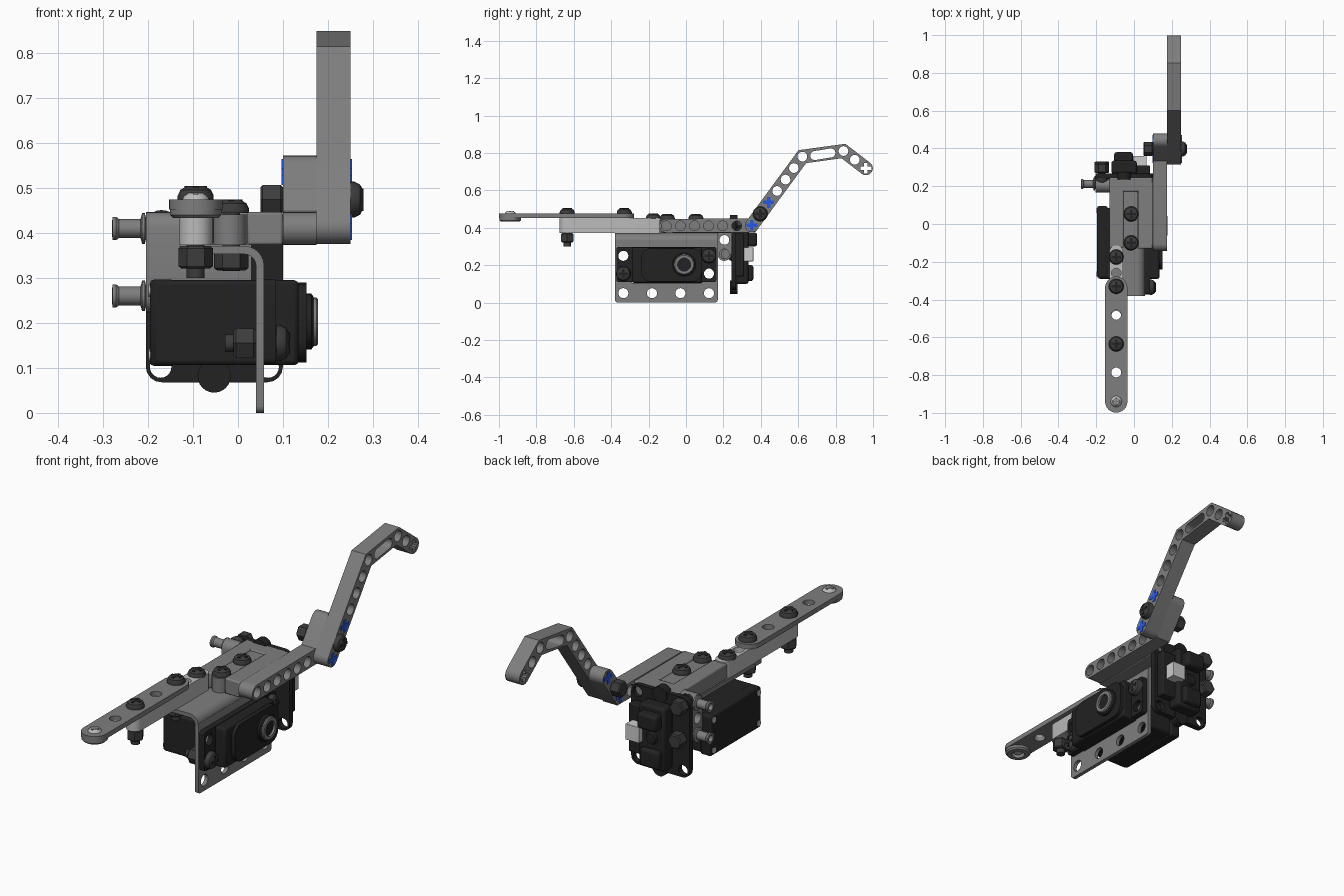
import bpy, bmesh
from math import sin, cos, pi, atan2
from mathutils import Matrix, Vector

if "Cube" in bpy.data.objects:
    bpy.data.objects.remove(bpy.data.objects["Cube"])


def mat(name, c):
    m = bpy.data.materials.new(name)
    m.diffuse_color = (*c, 1)
    m.use_nodes = True
    m.node_tree.nodes["Principled BSDF"].inputs["Base Color"].default_value = m.diffuse_color
    return m


BLACK = mat("black", (0.016, 0.016, 0.017))
DARK = mat("dark_fastener", (0.045, 0.045, 0.045))
LIGHT = mat("light_grey", (0.5, 0.5, 0.5))
GREY = mat("mid_grey", (0.21, 0.21, 0.21))
BLUE = mat("blue", (0.02, 0.1, 0.75))
WHITE = mat("white", (0.75, 0.75, 0.75))
YELLOW = mat("yellow", (0.75, 0.48, 0.03))
AXES = {"X": Matrix(((0, 0, 1), (1, 0, 0), (0, 1, 0))),
        "Y": Matrix(((1, 0, 0), (0, 0, -1), (0, 1, 0))),
        "Z": Matrix.Identity(3)}


def add(name, mesh, m):
    ob = bpy.data.objects.new(name, mesh)
    bpy.context.collection.objects.link(ob)
    if m:
        mesh.materials.append(m)
    return ob


# 2D outlines
def circle(u, v, r, n=20):
    return [(u + r * cos(2 * pi * i / n), v + r * sin(2 * pi * i / n)) for i in range(n)]


def rrect(u0, u1, v0, v1, r=0.02):
    out = []
    for k, (u, v) in enumerate(((u1 - r, v1 - r), (u0 + r, v1 - r), (u0 + r, v0 + r), (u1 - r, v0 + r))):
        out += [(u + r * cos((k + i / 4) * pi / 2), v + r * sin((k + i / 4) * pi / 2)) for i in range(5)]
    return out


def strip(path, w, n=10, flat=False):
    """Outline of a bent bar of half width w, with round or flat ends."""
    p = [Vector(q) for q in path]
    out = []
    for side in (p, p[::-1]):
        for i, q in enumerate(side):
            if 0 < i < len(side) - 1:
                a, b = (q - side[i - 1]).normalized(), (side[i + 1] - q).normalized()
                t = (a + b).normalized()
                out.append(q + Vector((t.y, -t.x)) * (w / t.dot(a)))
        d = side[-1] - side[-2]
        a0 = atan2(d.y, d.x) - pi / 2
        if flat:
            n = 1
        out += [side[-1] + w * Vector((cos(a0 + pi * i / n), sin(a0 + pi * i / n))) for i in range(n + 1)]
    return [tuple(q) for q in out]


def plate(name, loops, axis, lo, hi, m=None):
    """Flat part: the first loop is the outline, the others are holes."""
    cu = bpy.data.curves.new(name, "CURVE")
    cu.dimensions, cu.fill_mode, cu.extrude = "2D", "BOTH", (hi - lo) / 2
    for lp in loops:
        s = cu.splines.new("POLY")
        s.points.add(len(lp) - 1)
        for pt, (u, v) in zip(s.points, lp):
            pt.co = (u, v, 0, 1)
        s.use_cyclic_u = True
    tmp = bpy.data.objects.new("tmp", cu)
    bpy.context.collection.objects.link(tmp)
    dg = bpy.context.evaluated_depsgraph_get()
    me = bpy.data.meshes.new_from_object(tmp.evaluated_get(dg))
    bpy.data.objects.remove(tmp)
    c = (lo + hi) / 2
    off = {"X": (c, 0, 0), "Y": (0, c, 0), "Z": (0, 0, c)}[axis]
    me.transform(Matrix.Translation(off) @ AXES[axis].to_4x4())
    me.materials.clear()
    return add(name, me, m)


def box(name, x0, x1, y0, y1, z0, z1, m=None, bevel=0.006):
    bm = bmesh.new()
    bmesh.ops.create_cube(bm, size=1)
    me = bpy.data.meshes.new(name)
    bm.to_mesh(me)
    bm.free()
    me.transform(Matrix.Translation(((x0 + x1) / 2, (y0 + y1) / 2, (z0 + z1) / 2))
                 @ Matrix.Diagonal((x1 - x0, y1 - y0, z1 - z0, 1)))
    ob = add(name, me, m)
    if bevel:
        b = ob.modifiers.new("bevel", "BEVEL")
        b.width, b.segments = bevel, 2
    return ob


def lathe(name, prof, loc, d, m=None, n=24, close=False):
    """Revolve (radius, height) points about direction d at loc."""
    bm = bmesh.new()
    rings = [[bm.verts.new((r * cos(2 * pi * i / n), r * sin(2 * pi * i / n), h)) for i in range(n)] for r, h in prof]
    for a, b in zip(rings, rings[1:] + rings[:1] if close else rings[1:]):
        for i in range(n):
            bm.faces.new((a[i], a[(i + 1) % n], b[(i + 1) % n], b[i]))
    if not close:
        bm.faces.new(rings[0])
        bm.faces.new(rings[-1])
    bmesh.ops.recalc_face_normals(bm, faces=bm.faces)
    me = bpy.data.meshes.new(name)
    bm.to_mesh(me)
    bm.free()
    me.transform(Matrix.Translation(loc) @ Vector(d).to_track_quat("Z", "Y").to_matrix().to_4x4())
    return add(name, me, m)


def screw(name, loc, d, length, nut=None, m=DARK, r=0.04):
    lathe(name, [(r / 2, -length), (r / 2, 0), (r, 0), (r, 0.008), (r * .85, 0.021), (r * .5, 0.029)], loc, d, m)
    q = Vector(d).to_track_quat("Z", "Y").to_matrix().to_4x4()
    for a, b in ((0.62, 0.16), (0.16, 0.62)):
        ob = box(name + "_slot", -r * a, r * a, -r * b, r * b, 0.014, 0.0295, BLACK if m == DARK else GREY, 0)
        ob.data.transform(Matrix.Translation(loc) @ q)
    if nut:
        lathe(name + "_nut", [(0.032, -nut - .05), (0.038, -nut - .045), (0.038, -nut - .005), (0.032, -nut)],
              loc, d, DARK, 6)


def cross(u, v, r=0.029, t=0.009):
    q = [(r, -t), (r, t), (t, t)]
    out = []
    for k in range(4):
        c, s = round(cos(k * pi / 2)), round(sin(k * pi / 2))
        out += [(u + a * c - b * s, v + a * s + b * c) for a, b in q]
    return out


# servo bracket: perforated upright, bend and top flange
holes = [circle(y, 0.05, 0.027) for y in (-0.335, -0.182, -0.03, 0.123)]
ears = [circle(y, z, 0.027) for y in (-0.335, 0.123) for z in (0.155, 0.25)]
plate("bracket_upright", [rrect(-0.38, 0.17, 0, 0.335, 0.015)] + holes + ears + [rrect(-0.29, 0.085, 0.105, 0.295, 0.003)],
      "X", 0.04, 0.058, GREY)
bend = [(0.049, 0.32)] + [(0.014 + 0.035 * cos(a * pi / 12), 0.327 + 0.035 * sin(a * pi / 12)) for a in range(7)]
plate("bracket_flange", [strip(bend + [(-0.13, 0.362)], 0.009, flat=True)], "Y", -0.38, 0.17, GREY)

# main servo
box("servo_case", -0.19, 0.135, -0.29, 0.085, 0.106, 0.295, BLACK, 0.01)
box("servo_rear_cover", -0.196, -0.14, -0.285, 0.095, 0.104, 0.297, BLACK, 0.01)
plate("servo_ears", [rrect(-0.372, 0.163, 0.11, 0.297, 0.012)] + ears, "X", 0.058, 0.085, BLACK)
plate("servo_gear_case", [rrect(-0.24, 0.085, 0.112, 0.29, 0.05)], "X", 0.13, 0.152, BLACK)
lathe("servo_boss", [(0.062, 0.148), (0.062, 0.163), (0.055, 0.168)], (0, -0.01, 0.203), (1, 0, 0), BLACK)
lathe("servo_output_ring", [(0.035, 0.16), (0.054, 0.16), (0.054, 0.174), (0.05, 0.178), (0.035, 0.178)],
      (0, -0.01, 0.203), (1, 0, 0), GREY, close=True)
for y, z in ((-0.335, 0.155), (0.123, 0.25)):
    screw("servo_ear_screw", (0.086, y, z), (1, 0, 0), 0.115, 0.046)
for y in (-0.265, 0.072):
    for z in (0.128, 0.272):
        lathe("servo_cover_screw", [(0.014, 0), (0.014, 0.005)], (-0.194, y, z), (-1, 0, 0), LIGHT, 12)

# hole-lined centre frame beams
ZC, W, P = 0.41, 0.037, 0.0752
row = [circle(-0.105 + P * i, ZC, 0.026) for i in range(5)]
box("frame_left_beam", -0.13, -0.055, -0.125, 0.247, ZC - W, ZC + W, GREY)
box("frame_right_beam", 0.02, 0.1, -0.13, 0.247, ZC - W, ZC + W, GREY)
plate("frame_middle_beam", [strip([(-0.018, -0.105), (-0.018, 0.21)], W)], "Z", ZC - W, ZC + W - 0.006, GREY)
box("frame_rear_beam", -0.13, 0.1, 0.172, 0.247, ZC - W, ZC + W, GREY)
for y in (-0.1, 0.053):
    screw("frame_screw", (-0.015, y, 0.445), (0, 0, 1), 0.13, 0.078)

# rear upright beam carrying the sensor, with side pegs
plate("rear_upright_beam", [strip([(0.205, 0.26), (0.205, ZC)], W)] + [circle(0.205, z, 0.026) for z in (0.26, 0.335, ZC)],
      "X", -0.205, -0.13, GREY)
plate("rear_inner_beam", [strip([(0.205, 0.26), (0.205, 0.38)], W)] + [circle(0.205, z, 0.026) for z in (0.26, 0.335)],
      "X", -0.13, 0.03, GREY)
for z in (0.26, ZC):
    lathe("side_peg", [(0.025, -0.13), (0.025, 0), (0.034, 0.002), (0.034, 0.008), (0.021, 0.012), (0.021, 0.06),
                       (0.026, 0.066), (0.026, 0.074), (0.015, 0.075), (0.015, 0.03)],
          (-0.205, 0.212, z), (-1, 0, 0), GREY)

# sensor module
plate("sensor_plate", [rrect(-0.205, 0.1, 0.068, 0.446, 0.035)] +
      [circle(x, z, 0.024) for x in (-0.172, 0.067) for z in (0.102, 0.411)], "Y", 0.242, 0.268, BLACK)
for z in (0.082, 0.432):
    lathe("sensor_edge_boss", [(0.037, -0.01), (0.037, 0.03)], (-0.053, 0.245, z), (0, 1, 0), BLACK)
box("sensor_body", -0.12, 0.015, 0.265, 0.335, 0.1, 0.4, BLACK, 0.012)
box("sensor_upper_housing", -0.105, -0.005, 0.3, 0.38, 0.3, 0.375, BLACK, 0.012)
box("sensor_lower_housing", -0.105, -0.005, 0.3, 0.36, 0.115, 0.2, BLACK, 0.012)
box("sensor_side_housing", -0.01, 0.085, 0.265, 0.31, 0.14, 0.37, BLACK)
for z in (0.16, 0.25, 0.34):
    lathe("sensor_rib", [(0.03, 0.26), (0.03, 0.335), (0.024, 0.345)], (-0.055, 0, z), (0, 1, 0), BLACK)
box("connector_base", -0.005, 0.066, 0.29, 0.305, 0.22, 0.295, YELLOW, 0)
box("connector_socket", -0.005, 0.066, 0.305, 0.36, 0.22, 0.295, WHITE, 0.002)
for z in (0.26, 0.411):
    screw("sensor_screw", (-0.17, 0.242 if z > 0.3 else 0.255, z), (0, -1, 0), 0.07, 0.027)

# front arm: flat slotted strip over a thicker beam
AX = -0.094
ys = (-0.94, -0.786, -0.635, -0.481, -0.33)
plate("front_arm_strip", [strip([(AX, -0.94), (AX, -0.337)], 0.059, 16)] + [circle(AX, y, 0.026) for y in ys],
      "Z", 0.452, 0.475, GREY)
plate("front_arm_beam", [strip([(AX, -0.64), (AX, -0.15)], W)] + [circle(AX, -0.56 + P * i, 0.025) for i in range(5)],
      "Z", ZC - W, 0.452, LIGHT)
lathe("arm_tip_collar", [(0.03, 0.433), (0.05, 0.433), (0.057, 0.44), (0.057, 0.456), (0.03, 0.456)],
      (AX, -0.94, 0), (0, 0, 1), GREY, close=True)
screw("arm_tip_screw", (AX, -0.94, 0.46), (0, 0, 1), 0.02, m=LIGHT, r=0.032)
screw("arm_screw_outer", (AX, -0.635, 0.475), (0, 0, 1), 0.175, 0.104)
screw("arm_screw_inner", (AX, -0.33, 0.475), (0, 0, 1), 0.175, 0.104)
screw("arm_screw_frame", (AX, -0.175, 0.447), (0, 0, 1), 0.1)

# rear arm: short bent beam, then the hooked beam
step = Vector((0.045, 0.0612))
base = Vector((0.352, 0.413))
rise = [tuple(base + step * i) for i in range(7)]
top, tip = (0.842, 0.81), (0.962, 0.718)
plate("bent_beam", [strip([(-0.105, ZC), rise[0], rise[2]], W)] + row +
      [circle(y, ZC, 0.026) for y in (0.2715,)] + [circle(*rise[1], 0.024)], "X", 0.1, 0.175, GREY)
plate("hooked_beam", [strip([rise[0], rise[6], top, tip], W)] + [circle(*p, 0.026) for p in rise[1:2] + rise[3:]] +
      [strip([(0.688, 0.786), (0.775, 0.8)], 0.024, 8), circle(*top, 0.026), circle(0.902, 0.764, 0.026),
       cross(*tip)], "X", 0.175, 0.25, GREY)
for p in (rise[0], rise[2]):
    plate("blue_axle_peg", [cross(*p)], "X", 0.097, 0.253, BLUE)
screw("arm_joint_bolt", (0.25, *rise[1]), (1, 0, 0), 0.19, 0.15)

# smooth curved faces, keep edges sharp
obs = list(bpy.context.scene.objects)
for ob in obs:
    ob.select_set(True)
bpy.context.view_layer.objects.active = obs[0]
bpy.ops.object.shade_smooth_by_angle(angle=0.6)
